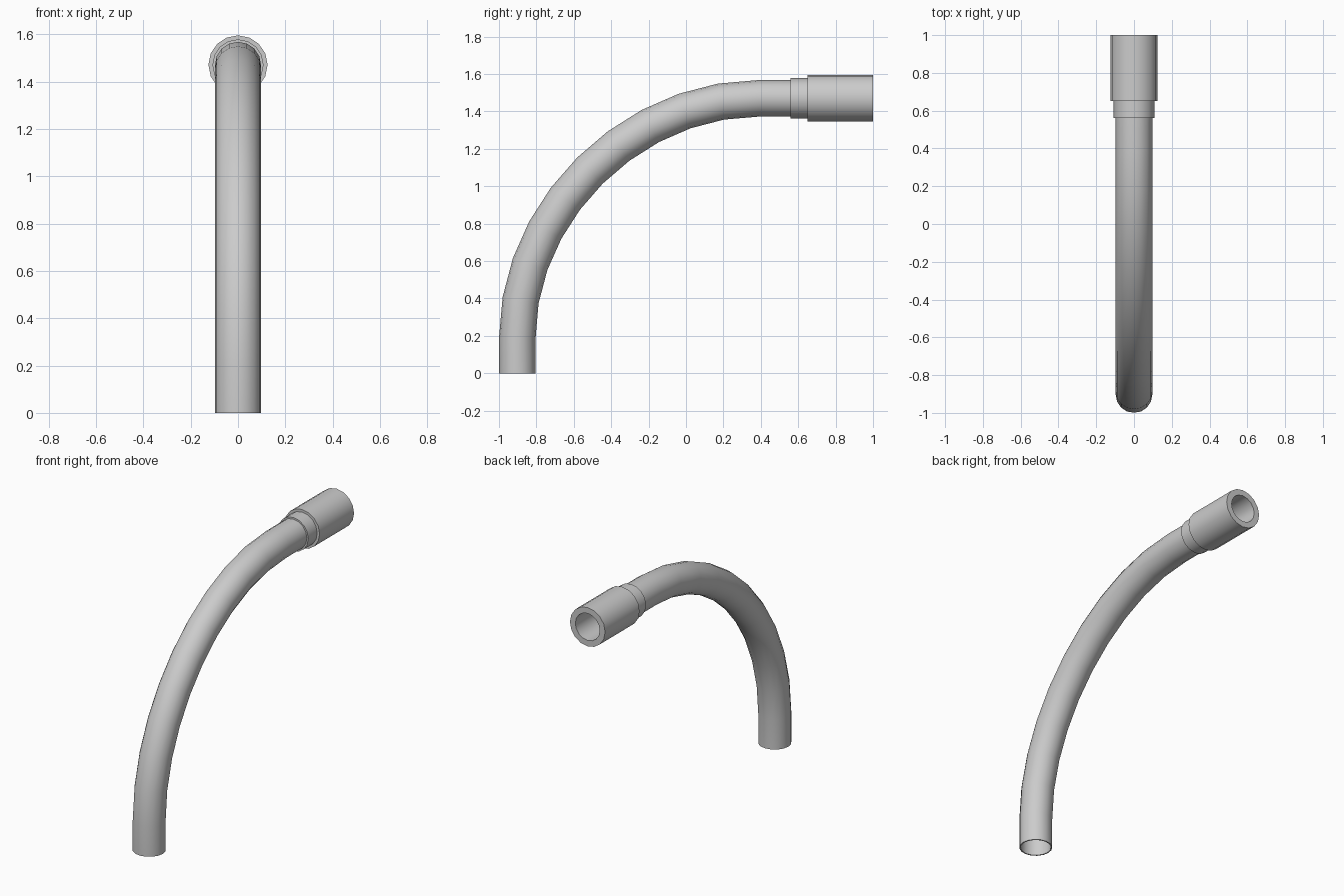
import bpy, bmesh, math
from mathutils import Vector

if "Cube" in bpy.data.objects:
    bpy.data.objects.remove(bpy.data.objects["Cube"])

SIDES = 16
TOP = 1.47          # height of the horizontal axis
FOOT = -0.902       # y of the vertical axis


def tube(name, path, outer, inner):
    """Hollow tube swept along (y, z) points, closed with flat rims."""
    pts = [Vector((0, y, z)) for y, z in path]
    x_axis = Vector((1, 0, 0))
    bm = bmesh.new()

    def rings(radius):
        result = []
        for i, p in enumerate(pts):
            before = (p - pts[i - 1]).normalized() if i else Vector()
            after = (pts[i + 1] - p).normalized() if i < len(pts) - 1 else Vector()
            side = (before + after).normalized().cross(x_axis)
            ring = []
            for k in range(SIDES):
                a = math.tau * k / SIDES
                ring.append(bm.verts.new(p + radius * (math.cos(a) * x_axis + math.sin(a) * side)))
            result.append(ring)
        return result

    # out along the outside, back along the bore, closed into a loop
    loop = rings(outer) + rings(inner)[::-1]
    for i, a in enumerate(loop):
        b = loop[(i + 1) % len(loop)]
        for k in range(SIDES):
            n = (k + 1) % SIDES
            bm.faces.new((a[k], a[n], b[n], b[k]))
    bmesh.ops.recalc_face_normals(bm, faces=bm.faces)
    mesh = bpy.data.meshes.new(name)
    bm.to_mesh(mesh)
    bm.free()
    obj = bpy.data.objects.new(name, mesh)
    bpy.context.collection.objects.link(obj)
    bpy.context.view_layer.objects.active = obj
    obj.select_set(True)
    bpy.ops.object.shade_smooth_by_angle(angle=math.radians(30))
    obj.select_set(False)
    return obj


# bent pipe: short vertical foot, quarter bend, short horizontal end
bend_y, bend_z, k = 0.39, 0.19, 0.53
ry, rz = bend_y - FOOT, TOP - bend_z
path = [(FOOT, 0)]
for i in range(11):
    t = i / 10
    s = 1 - t
    along = 3 * t * t * s * (1 - k) + t ** 3
    up = 3 * s * s * t * k + 3 * s * t * t + t ** 3
    path.append((FOOT + ry * along, bend_z + rz * up))
path.append((0.66, TOP))
tube("bent_pipe", path, 0.0975, 0.09)

# stepped coupling at the end
tube("collar", [(0.56, TOP), (0.655, TOP)], 0.108, 0.094)
tube("end_sleeve", [(0.65, TOP), (1.0, TOP)], 0.125, 0.087)
